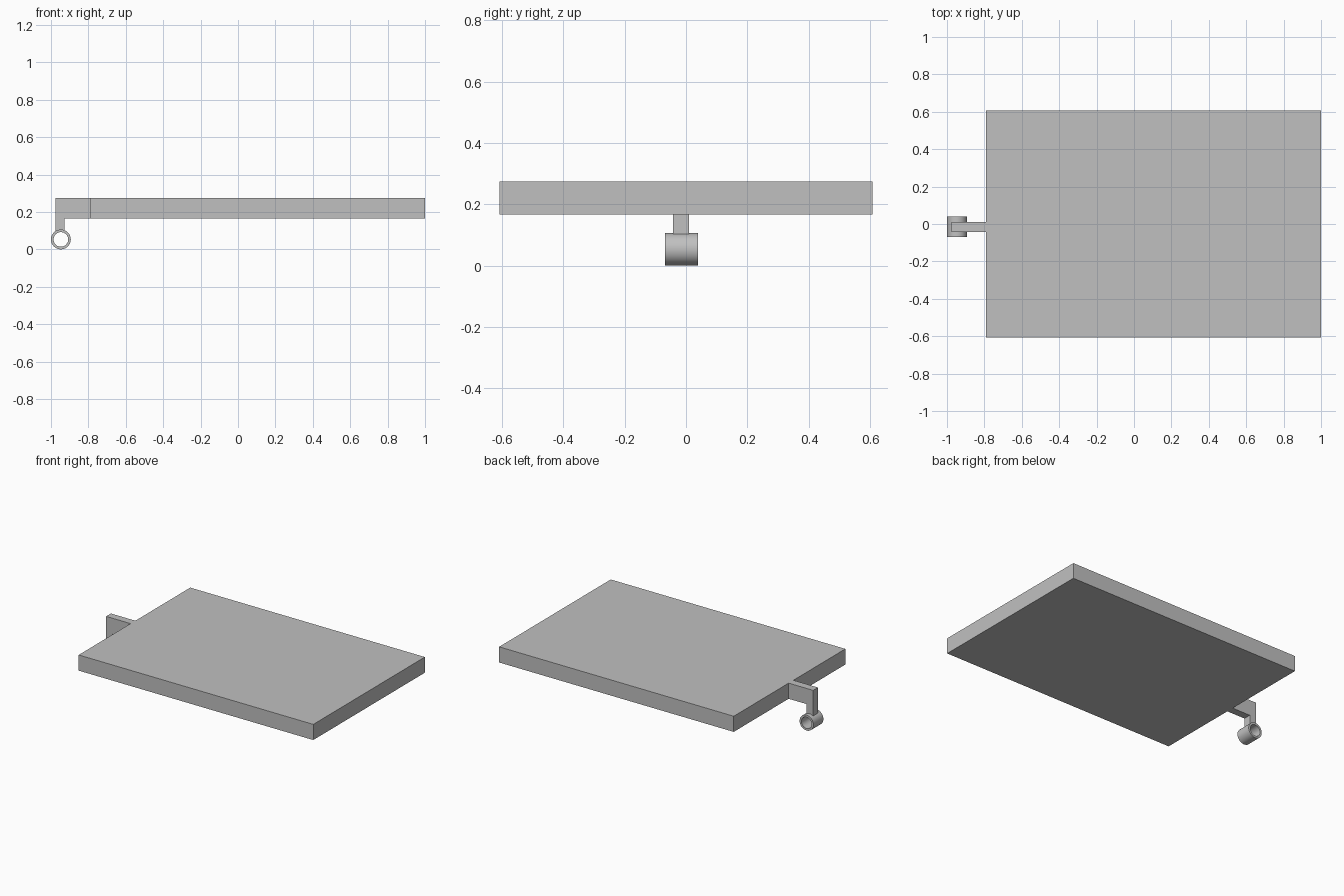
import bpy
import bmesh
import math
from mathutils import Vector

cube = bpy.data.objects.get("Cube")
if cube:
    bpy.data.objects.remove(cube, do_unlink=True)

grey = bpy.data.materials.new("plain_grey")
grey.use_nodes = True
grey.diffuse_color = (0.53, 0.53, 0.53, 1)
grey.node_tree.nodes["Principled BSDF"].inputs["Base Color"].default_value = grey.diffuse_color

BOTTOM, TOP = 0.166, 0.274
PLATE_LEFT = -0.79


def finish(name, bm):
    bmesh.ops.recalc_face_normals(bm, faces=bm.faces)
    mesh = bpy.data.meshes.new(name)
    bm.to_mesh(mesh)
    bm.free()
    mesh.materials.append(grey)
    obj = bpy.data.objects.new(name, mesh)
    bpy.context.collection.objects.link(obj)
    return obj


def extrude_profile(name, points, y0, y1):
    """Extrude an x-z outline along y."""
    bm = bmesh.new()
    face = bm.faces.new([bm.verts.new((x, y0, z)) for x, z in points])
    moved = bmesh.ops.extrude_face_region(bm, geom=[face])["geom"]
    verts = [v for v in moved if isinstance(v, bmesh.types.BMVert)]
    bmesh.ops.translate(bm, verts=verts, vec=(0, y1 - y0, 0))
    return finish(name, bm)


def tube(name, centre, outer, inner, y0, y1, sides=48):
    """Spin a rectangular wall section around an axis along y."""
    bm = bmesh.new()
    corners = [(outer, y0), (outer, y1), (inner, y1), (inner, y0)]
    section = [bm.verts.new(centre + Vector((r, y, 0))) for r, y in corners]
    edges = [bm.edges.new((section[i], section[(i + 1) % 4])) for i in range(4)]
    bmesh.ops.spin(bm, geom=section + edges, cent=centre, axis=(0, 1, 0),
                   angle=math.tau, steps=sides, use_merge=True)
    bmesh.ops.remove_doubles(bm, verts=bm.verts, dist=0.0001)
    return finish(name, bm)


# Flat rectangular slab
extrude_profile("plate", [(PLATE_LEFT, BOTTOM), (1, BOTTOM), (1, TOP), (PLATE_LEFT, TOP)],
                -0.608, 0.608)

# Bent bracket reaching out and down to the ring
extrude_profile("bracket_arm", [(PLATE_LEFT, BOTTOM), (PLATE_LEFT, TOP), (-0.977, TOP),
                                (-0.977, 0.097), (-0.928, 0.097), (-0.928, BOTTOM)],
                -0.042, 0.01)

# Open sleeve at the end of the bracket
ring = tube("hinge_ring", Vector((-0.947, 0, 0.053)), 0.053, 0.039, -0.069, 0.039)
bpy.ops.object.select_all(action="DESELECT")
ring.select_set(True)
bpy.context.view_layer.objects.active = ring
bpy.ops.object.shade_smooth_by_angle(angle=math.radians(30))
